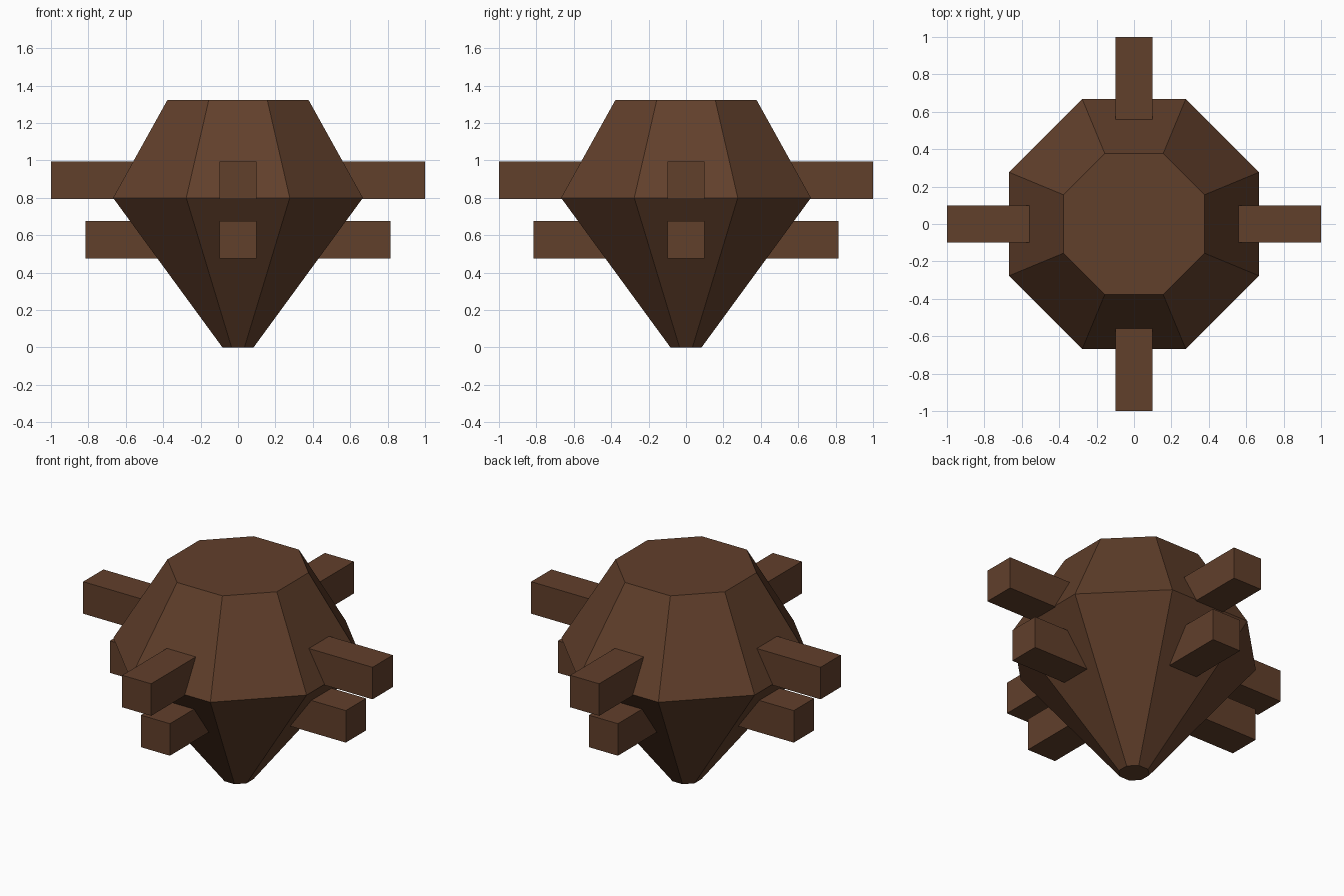
import bpy, bmesh, math

if "Cube" in bpy.data.objects:
    bpy.data.objects.remove(bpy.data.objects["Cube"])

brown = bpy.data.materials.new("brown")
brown.diffuse_color = (0.12, 0.05, 0.024, 1)
brown.use_nodes = True
brown.node_tree.nodes["Principled BSDF"].inputs["Base Color"].default_value = brown.diffuse_color


def finish(name, bm):
    bmesh.ops.recalc_face_normals(bm, faces=bm.faces)
    mesh = bpy.data.meshes.new(name)
    bm.to_mesh(mesh)
    bm.free()
    mesh.materials.append(brown)
    obj = bpy.data.objects.new(name, mesh)
    bpy.context.collection.objects.link(obj)
    return obj


# Octagonal body: (half width across flats, height) for each ring
SIDES = 8
profile = [(0.083, 0.0), (0.668, 0.8), (0.378, 1.322)]
bm = bmesh.new()
rings = []
for flat, z in profile:
    r = flat / math.cos(math.pi / SIDES)
    angles = [(i + 0.5) * 2 * math.pi / SIDES for i in range(SIDES)]
    rings.append([bm.verts.new((r * math.cos(a), r * math.sin(a), z)) for a in angles])
for low, high in zip(rings, rings[1:]):
    for i in range(SIDES):
        j = (i + 1) % SIDES
        bm.faces.new((low[i], low[j], high[j], high[i]))
bm.faces.new(rings[0])
bm.faces.new(rings[-1])
finish("body", bm)


# Square pegs sticking out on four sides, in two rows
def peg(name, inner, outer, z, turn):
    bm = bmesh.new()
    bmesh.ops.create_cube(bm, size=1)
    bmesh.ops.scale(bm, vec=(outer - inner, 0.2, 0.2), verts=bm.verts)
    bmesh.ops.translate(bm, vec=((inner + outer) / 2, 0, 0), verts=bm.verts)
    obj = finish(name, bm)
    obj.location.z = z
    obj.rotation_euler.z = turn


for k, side in enumerate(("right", "back", "left", "front")):
    peg(f"upper_peg_{side}", 0.5, 1.0, 0.895, k * math.pi / 2)
    peg(f"lower_peg_{side}", 0.4, 0.815, 0.575, k * math.pi / 2)
